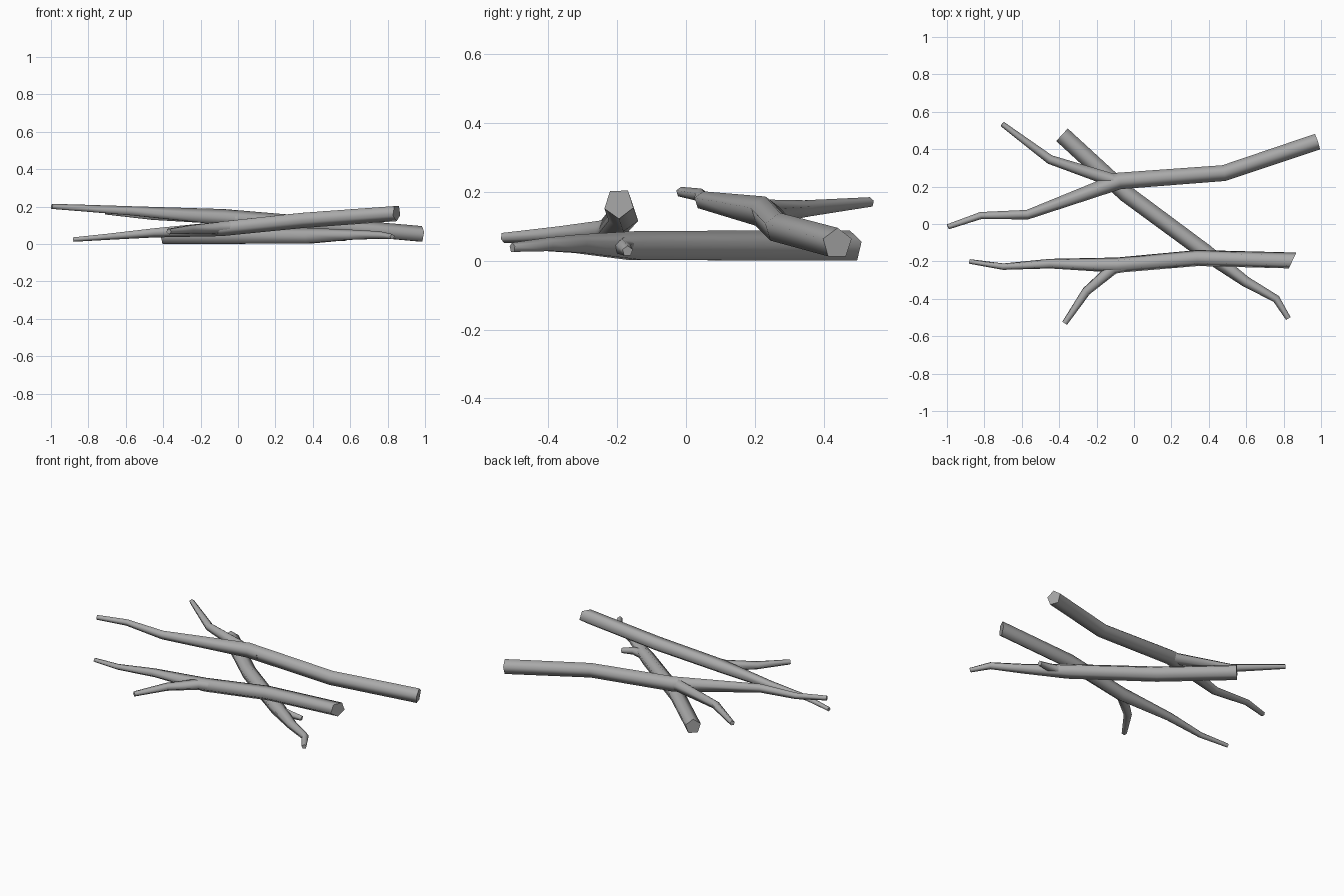
import bpy, bmesh, math
from mathutils import Vector

cube = bpy.data.objects.get("Cube")
if cube:
    bpy.data.objects.remove(cube, do_unlink=True)

grey = bpy.data.materials.new("grey_wood")
grey.use_nodes = True
COLOR = (0.4, 0.4, 0.4, 1)
grey.diffuse_color = COLOR
grey.node_tree.nodes["Principled BSDF"].inputs["Base Color"].default_value = COLOR
SIDES = 5


def stick(name, path, point_up=True, cut=None):
    """Tapered five-sided tube through (x, y, z, radius) points, with flat ends."""
    pts = [Vector(p[:3]) for p in path]
    bm = bmesh.new()
    rings = []
    for i, p in enumerate(pts):
        before = (p - pts[i - 1]).normalized() if i else Vector()
        after = (pts[i + 1] - p).normalized() if i < len(pts) - 1 else Vector()
        t = (before + after).normalized()
        side = t.cross(Vector((0, 0, 1))).normalized()
        up = side.cross(t)
        ring = []
        for k in range(SIDES):
            a = math.tau * k / SIDES + (0 if point_up else math.pi)
            co = p + path[i][3] * (side * math.sin(a) + up * math.cos(a))
            if cut and i == 0:  # slanted saw cut
                n = Vector(cut)
                co -= t * ((co - p).dot(n) / t.dot(n))
            ring.append(bm.verts.new(co))
        rings.append(ring)
    for a, b in zip(rings, rings[1:]):
        for k in range(SIDES):
            j = (k + 1) % SIDES
            bm.faces.new((a[k], a[j], b[j], b[k])).smooth = True
    for ring in (rings[0], rings[-1]):
        cap = bm.faces.new(ring)
        for e in cap.edges:
            e.smooth = False
    bmesh.ops.recalc_face_normals(bm, faces=bm.faces)
    mesh = bpy.data.meshes.new(name)
    bm.to_mesh(mesh)
    bm.free()
    mesh.materials.append(grey)
    obj = bpy.data.objects.new(name, mesh)
    bpy.context.collection.objects.link(obj)


# Back stick, resting on the crossing stick, with a forked end
stick("back_stick", [(0.98, 0.44, 0.05, 0.046), (0.48, 0.272, 0.095, 0.045),
                     (-0.08, 0.23, 0.14, 0.047), (-0.57, 0.05, 0.175, 0.027),
                     (-0.82, 0.045, 0.19, 0.02), (-0.995, -0.015, 0.2, 0.015)])
stick("back_stick_twig", [(0.0, 0.225, 0.135, 0.036), (-0.12, 0.235, 0.14, 0.038),
                          (-0.45, 0.345, 0.15, 0.026), (-0.705, 0.535, 0.17, 0.015)])

# Front stick, with a short side twig
stick("front_stick", [(0.848, -0.195, 0.167, 0.045), (0.34, -0.182, 0.13, 0.045),
                      (-0.09, -0.22, 0.085, 0.043), (-0.45, -0.212, 0.062, 0.027),
                      (-0.7, -0.228, 0.04, 0.018), (-0.88, -0.2, 0.025, 0.013)],
      point_up=False, cut=(0.9, -0.42, 0))
stick("front_stick_twig", [(0.0, -0.215, 0.095, 0.034), (-0.11, -0.235, 0.088, 0.035),
                           (-0.255, -0.36, 0.08, 0.025), (-0.37, -0.53, 0.068, 0.016)],
      point_up=False)

# Ground stick crossing underneath, with a stubby twig
stick("crossing_stick", [(-0.385, 0.477, 0.04, 0.048), (-0.04, 0.16, 0.04, 0.048),
                         (0.38, -0.15, 0.04, 0.046), (0.6, -0.31, 0.047, 0.03),
                         (0.76, -0.4, 0.046, 0.022), (0.825, -0.505, 0.038, 0.015)])
stick("crossing_stick_twig", [(0.3, -0.1, 0.042, 0.03), (0.42, -0.175, 0.042, 0.032),
                              (0.5, -0.185, 0.04, 0.024), (0.575, -0.17, 0.028, 0.016)])
